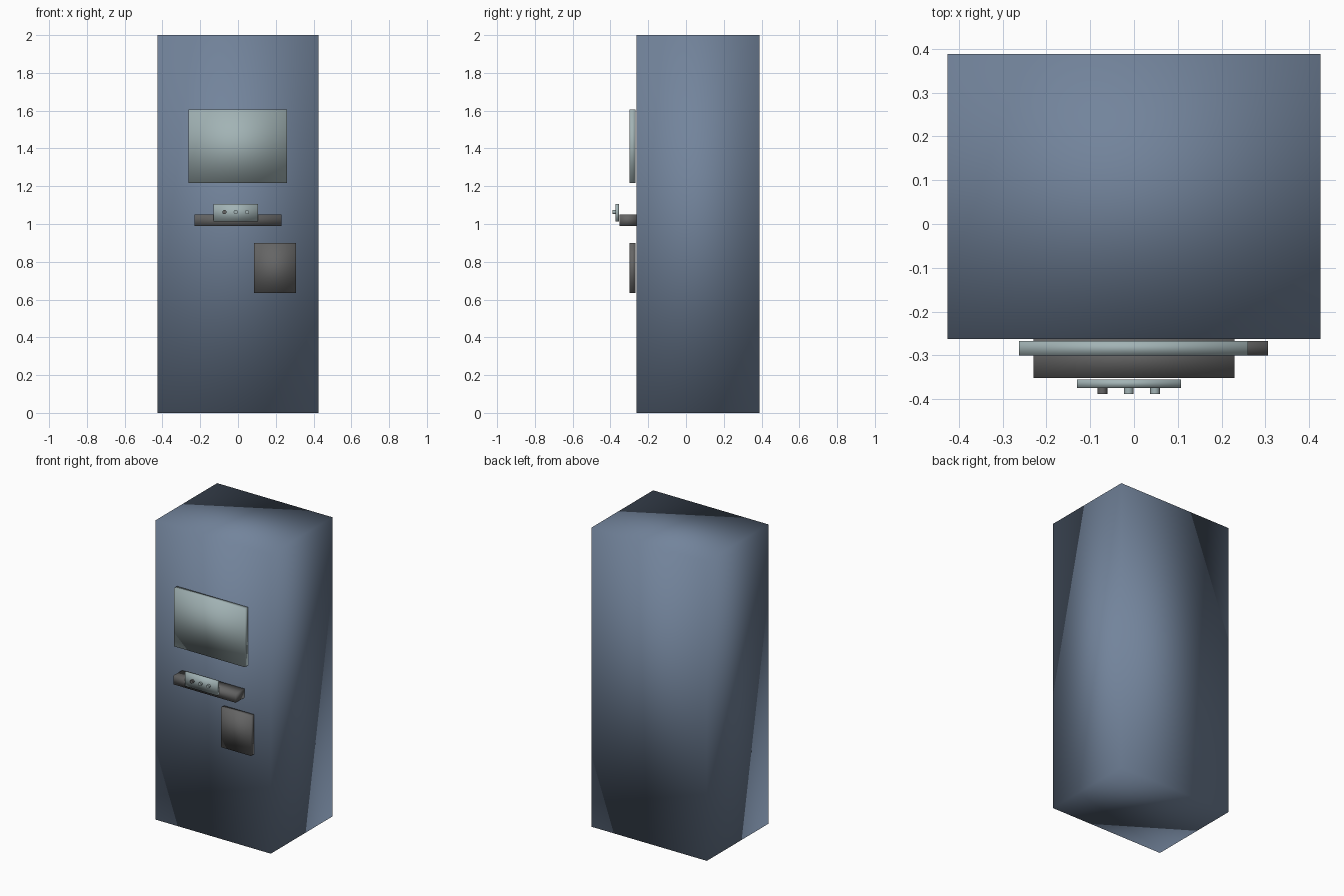
import bpy
import math

cube = bpy.data.objects.get("Cube")
if cube:
    bpy.data.objects.remove(cube, do_unlink=True)


def material(name, rgb):
    mat = bpy.data.materials.new(name)
    mat.use_nodes = True
    mat.diffuse_color = (*rgb, 1)
    mat.node_tree.nodes["Principled BSDF"].inputs["Base Color"].default_value = (*rgb, 1)
    return mat


blue = material("slate blue", (0.17, 0.23, 0.33))
pale = material("pale grey green", (0.36, 0.45, 0.46))
grey = material("dark grey", (0.13, 0.13, 0.13))


def finish(obj, name, mat):
    obj.name = name
    obj.data.materials.append(mat)
    return obj


def box(name, x, y, z, mat):
    """Softly shaded box spanning the given (low, high) ranges."""
    spans = (x, y, z)
    bpy.ops.mesh.primitive_cube_add(size=1, location=[(a + b) / 2 for a, b in spans])
    obj = finish(bpy.context.object, name, mat)
    obj.scale = [b - a for a, b in spans]
    bpy.ops.object.transform_apply(location=False, rotation=False, scale=True)
    bpy.ops.object.shade_smooth()
    return obj


# Cabinet
box("cabinet", (-0.426, 0.426), (-0.262, 0.388), (0, 2), blue)

# Front fittings
box("screen", (-0.263, 0.26), (-0.3, -0.267), (1.216, 1.605), pale)
box("shelf", (-0.23, 0.23), (-0.352, -0.26), (0.99, 1.05), grey)
box("hatch", (0.084, 0.306), (-0.3, -0.267), (0.635, 0.9), grey)
box("button_panel", (-0.13, 0.107), (-0.374, -0.355), (1.013, 1.107), pale)

# Row of round buttons
for i, mat in enumerate((grey, pale, pale)):
    bpy.ops.mesh.primitive_cylinder_add(
        vertices=16, radius=0.011, depth=0.016,
        location=(-0.072 + 0.06 * i, -0.38, 1.063), rotation=(math.pi / 2, 0, 0))
    finish(bpy.context.object, f"button_{i + 1}", mat)
    bpy.ops.object.shade_smooth_by_angle(angle=math.radians(40))
